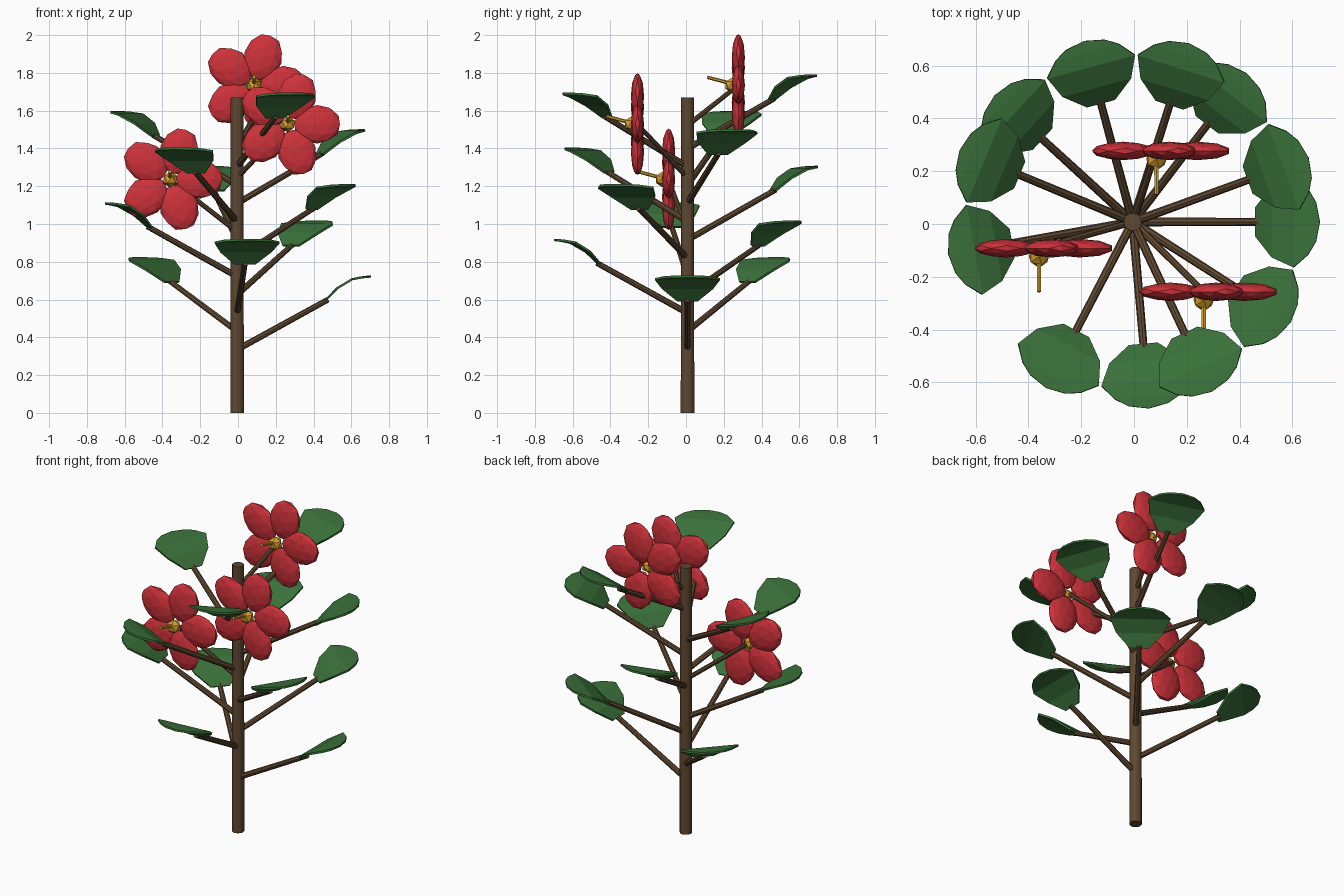
import bpy, bmesh, math
from mathutils import Vector, Matrix

if "Cube" in bpy.data.objects:
    bpy.data.objects.remove(bpy.data.objects["Cube"])


def material(name, rgb):
    m = bpy.data.materials.new(name)
    m.diffuse_color = (*rgb, 1)
    m.use_nodes = True
    m.node_tree.nodes["Principled BSDF"].inputs["Base Color"].default_value = m.diffuse_color
    return m


BARK = material("bark brown", (0.115, 0.065, 0.03))
LEAF = material("leaf green", (0.042, 0.165, 0.042))
PETAL = material("petal red", (0.62, 0.032, 0.042))
GOLD = material("stamen gold", (0.68, 0.35, 0.025))

CENTRE = Vector((-0.005, 0.008, 0))


def finish(bm, name, mat):
    bmesh.ops.recalc_face_normals(bm, faces=bm.faces[:])
    me = bpy.data.meshes.new(name)
    bm.to_mesh(me)
    bm.free()
    me.materials.append(mat)
    ob = bpy.data.objects.new(name, me)
    bpy.context.collection.objects.link(ob)
    return ob


def rod(name, a, b, r1, r2, sides, mat):
    """Tapered cylinder between two points."""
    a, b = Vector(a), Vector(b)
    d = b - a
    bm = bmesh.new()
    m = Matrix.Translation((a + b) / 2) @ d.to_track_quat('Z', 'Y').to_matrix().to_4x4()
    bmesh.ops.create_cone(bm, cap_ends=True, segments=sides, radius1=r1,
                          radius2=r2, depth=d.length, matrix=m)
    return finish(bm, name, mat)


def ball(name, matrix, mat, level):
    bm = bmesh.new()
    bmesh.ops.create_icosphere(bm, subdivisions=level, radius=1, matrix=matrix)
    return finish(bm, name, mat)


# leaf rows: distance from trunk, half width, height above branch tip
LEAF_ROWS = [(0.468, 0.055, -0.005), (0.53, 0.135, 0.06), (0.61, 0.172, 0.108),
             (0.665, 0.125, 0.118), (0.695, 0.075, 0.121), (0.710, 0.0, 0.122)]


def leaf(name, angle, z):
    bm = bmesh.new()
    rows = []
    for r, w, h in LEAF_ROWS:
        ys = (-w, 0, w) if w else (0,)
        rows.append([bm.verts.new((r, y, h)) for y in ys])
    for p, q in zip(rows, rows[1:]):
        for k in (0, 1):
            if len(q) == 3:
                bm.faces.new((p[k], q[k], q[k + 1], p[k + 1]))
            else:
                bm.faces.new((p[k], q[0], p[k + 1]))
    bm.transform(Matrix.Translation(CENTRE + Vector((0, 0, z)))
                 @ Matrix.Rotation(angle, 4, 'Z'))
    ob = finish(bm, name, LEAF)
    s = ob.modifiers.new("thickness", 'SOLIDIFY')
    s.thickness = 0.012
    s.offset = 0


# trunk
rod("trunk", CENTRE, CENTRE + Vector((0, 0, 1.67)), 0.036, 0.034, 12, BARK)

# twelve branches spiralling up at the golden angle, each with a leaf
for i in range(12):
    a = math.radians(137.5 * i)
    z = 0.60 + 0.0968 * i
    out = Vector((math.cos(a), math.sin(a), 0))
    rod(f"branch_{i + 1}", CENTRE + Vector((0, 0, z - 0.265)),
        CENTRE + out * 0.482 + Vector((0, 0, z)), 0.017, 0.015, 8, BARK)
    leaf(f"leaf_{i + 1}", a, z)

# three flowers facing the front, each on its own stem
FLOWERS = [(0.085, 0.277, 1.735), (0.264, -0.257, 1.528), (-0.36, -0.092, 1.236)]
for n, pos in enumerate(FLOWERS, 1):
    c = Vector(pos)
    reach = (c - CENTRE).xy.length
    rod(f"flower_stem_{n}", CENTRE + Vector((0, 0, c.z - 0.75 * reach)), c,
        0.014, 0.012, 8, BARK)
    # five flattened petals
    for k in range(5):
        m = (Matrix.Translation(c) @ Matrix.Rotation(-math.radians(72 * k), 4, 'Y')
             @ Matrix.Translation((0.155, 0, 0))
             @ Matrix.Diagonal((0.127, 0.035, 0.102, 1)))
        ball(f"petal_{n}_{k + 1}", m, PETAL, 2)
    # golden heart and stamen
    ball(f"flower_heart_{n}", Matrix.Translation(c + Vector((0, -0.03, 0)))
         @ Matrix.Scale(0.043, 4), GOLD, 1)
    rod(f"stamen_{n}", c + Vector((0, -0.02, 0.004)), c + Vector((0, -0.165, 0.042)),
        0.01, 0.009, 6, GOLD)
